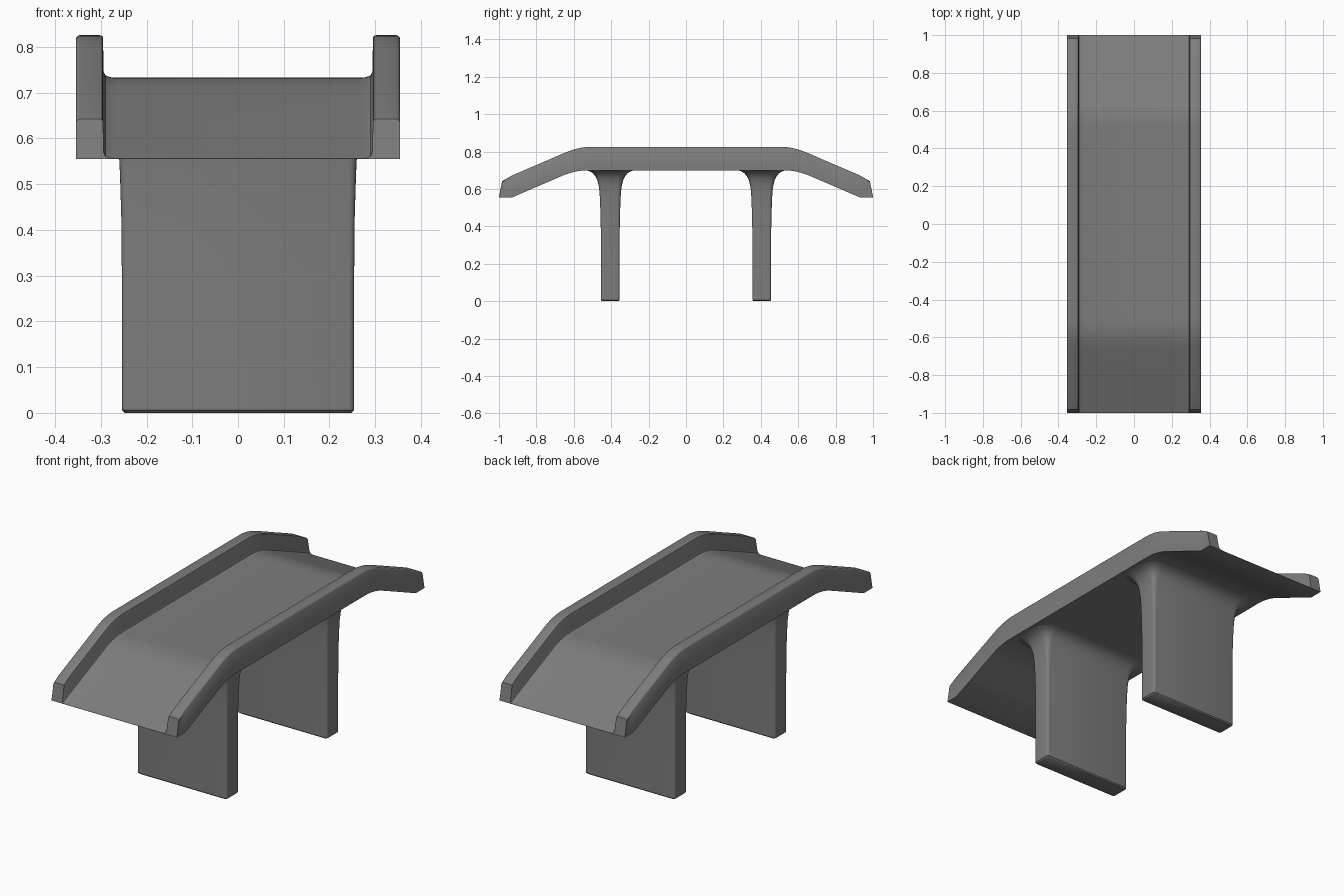
import bpy, bmesh, math

if "Cube" in bpy.data.objects:
    bpy.data.objects.remove(bpy.data.objects["Cube"])

grey = bpy.data.materials.new("concrete grey")
grey.diffuse_color = (0.205, 0.205, 0.205, 1)
grey.use_nodes = True
grey.node_tree.nodes["Principled BSDF"].inputs["Base Color"].default_value = grey.diffuse_color


def drop(y, knee, slope=0.43, r=0.07):
    """Height lost beyond a rounded knee: flat, short curve, then straight ramp."""
    d = abs(y) - knee
    if d < -r:
        return 0.0
    return slope * ((d + r) ** 2 / (4 * r) if d < r else d)


def loft(name, rings):
    """Skin closed rings of points and cap both ends."""
    bm = bmesh.new()
    rows = [[bm.verts.new(p) for p in ring] for ring in rings]
    n = len(rows[0])
    for a, b in zip(rows, rows[1:]):
        for i in range(n):
            bm.faces.new((a[i], a[(i + 1) % n], b[(i + 1) % n], b[i]))
    bm.faces.new(rows[0])
    bm.faces.new(rows[-1])
    bmesh.ops.recalc_face_normals(bm, faces=bm.faces[:])
    me = bpy.data.meshes.new(name)
    bm.to_mesh(me)
    bm.free()
    me.materials.append(grey)
    ob = bpy.data.objects.new(name, me)
    bpy.context.collection.objects.link(ob)
    bpy.context.view_layer.objects.active = ob
    ob.select_set(True)
    bpy.ops.object.shade_smooth_by_angle(angle=math.radians(40))
    ob.select_set(False)
    return ob


# Deck with side walls: a U section swept along the bridge
def section(y):
    top = 0.826 - drop(y, 0.573)
    floor = 0.733 - drop(y, 0.588)
    under = max(0.555, 0.70 - drop(y, 0.593))
    half = [(0.354, under), (0.354, top - 0.006), (0.351, top - 0.002), (0.346, top),
            (0.303, top), (0.297, top - 0.002), (0.295, top - 0.006),
            (0.294, floor + 0.014), (0.290, floor + 0.005), (0.280, floor + 0.001),
            (0.265, floor)]
    pts = half + [(-x, z) for x, z in reversed(half)]
    # wall ends lean slightly inward toward the top
    ring = []
    for x, z in pts:
        lean = max(0.0, z - max(floor, 0.557)) * 0.2
        ring.append((x, y * (1 - lean) if abs(y) > 0.97 else y, z))
    return ring


bends = [0.0, 0.5] + [0.5 + 0.02 * i for i in range(1, 9)] + [0.8, 0.93, 1.0]
stations = [-y for y in reversed(bends[1:])] + bends
loft("deck_with_side_walls", [section(y) for y in stations])


# Piers: rounded slabs that flare into the underside of the deck
def rounded_rect(cy, hx, hy, r, z, steps=4):
    ring = []
    for k, (sx, sy) in enumerate([(1, 1), (-1, 1), (-1, -1), (1, -1)]):
        for i in range(steps + 1):
            a = math.pi / 2 * (k + i / steps)
            ring.append((sx * (hx - r) + r * math.cos(a),
                         cy + sy * (hy - r) + r * math.sin(a), z))
    return ring


flare = [(0.0, -0.006), (0.006, 0.0), (0.3, 0.0), (0.42, 0.001), (0.52, 0.004),
         (0.58, 0.007), (0.62, 0.012), (0.65, 0.02), (0.67, 0.03), (0.685, 0.044),
         (0.694, 0.058), (0.699, 0.073), (0.703, 0.085)]
for name, cy in (("front_pier", -0.405), ("back_pier", 0.405)):
    loft(name, [rounded_rect(cy, 0.254 + o, 0.05 + o, 0.012 + max(o, 0) * 0.9, z)
                for z, o in flare])
